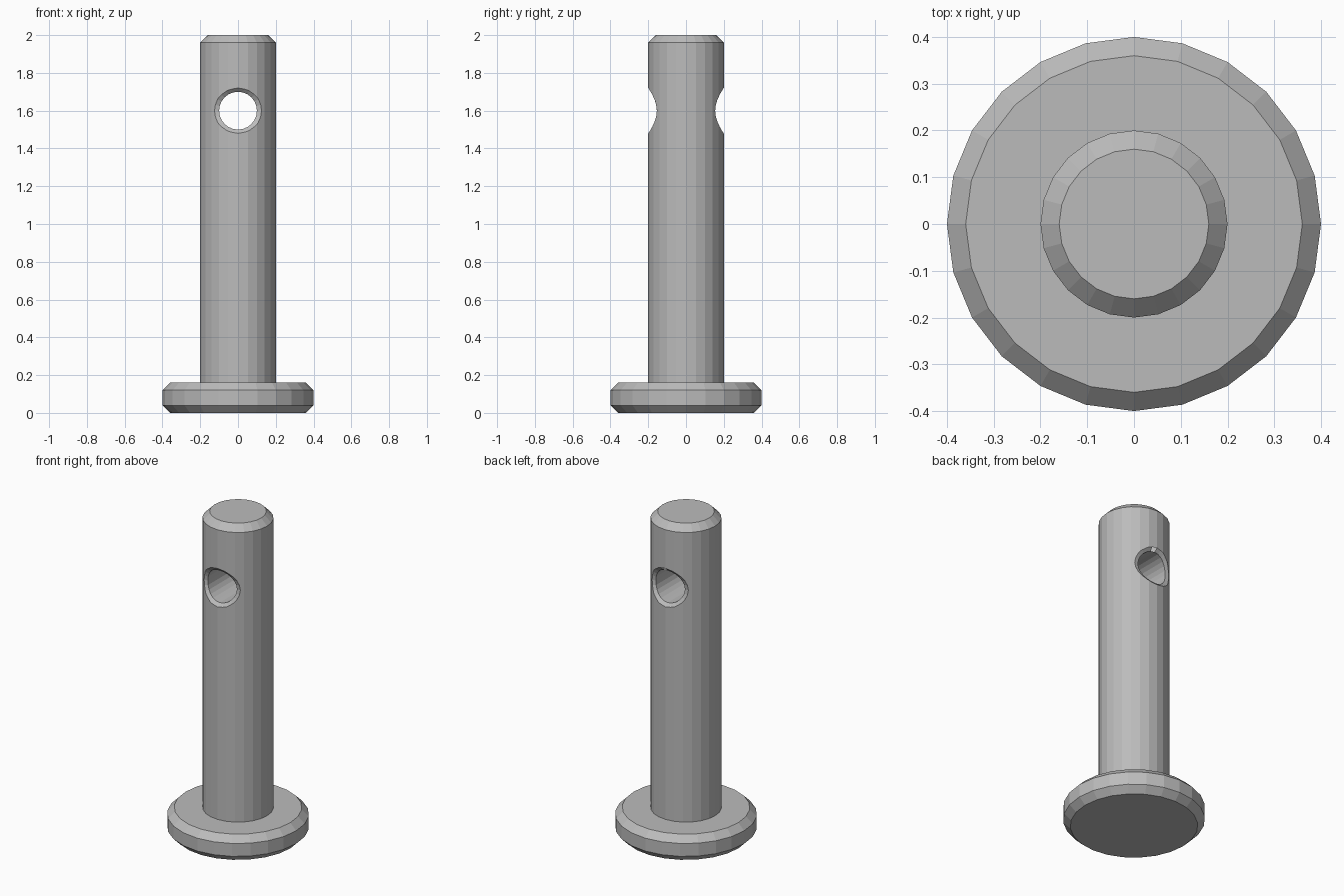
import bpy, bmesh
from math import cos, sin, sqrt, tau

old = bpy.data.objects.get("Cube")
if old:
    bpy.data.objects.remove(old, do_unlink=True)

SEGMENTS = 24
SHAFT_R, HEAD_R, CHAMFER = 0.2, 0.4, 0.04
HOLE_R, HOLE_Z = 0.1, 1.6

steel = bpy.data.materials.new("grey steel")
steel.use_nodes = True
colour = (0.5, 0.5, 0.5, 1)
steel.diffuse_color = colour
steel.node_tree.nodes["Principled BSDF"].inputs["Base Color"].default_value = colour


def loft(name, rings):
    """Skin a stack of equal rings and close both ends."""
    bm = bmesh.new()
    loops = [[bm.verts.new(p) for p in ring] for ring in rings]
    for a, b in zip(loops, loops[1:]):
        for i in range(len(a)):
            j = (i + 1) % len(a)
            bm.faces.new((a[i], a[j], b[j], b[i]))
    bm.faces.new(loops[0])
    bm.faces.new(loops[-1])
    bmesh.ops.recalc_face_normals(bm, faces=bm.faces)
    mesh = bpy.data.meshes.new(name)
    bm.to_mesh(mesh)
    bm.free()
    mesh.materials.append(steel)
    obj = bpy.data.objects.new(name, mesh)
    bpy.context.collection.objects.link(obj)
    return obj


def circle(r, z):
    angles = [tau * i / SEGMENTS for i in range(SEGMENTS)]
    return [(r * cos(a), r * sin(a), z) for a in angles]


def hole_ring(rx, rz, side, depth=None):
    """Ring round the hole; it follows the shaft surface unless depth is set."""
    ring = []
    for i in range(SEGMENTS):
        a = tau * i / SEGMENTS
        x = rx * cos(a)
        y = depth if depth else sqrt(SHAFT_R ** 2 - x * x) - (0.02 if rx == HOLE_R else 0)
        ring.append((x, side * y, HOLE_Z + rz * sin(a)))
    return ring


# Head and shaft as one chamfered turned profile
profile = [(HEAD_R - CHAMFER, 0), (HEAD_R, CHAMFER), (HEAD_R, 0.12),
           (HEAD_R - CHAMFER, 0.16), (SHAFT_R, 0.16),
           (SHAFT_R, 2 - CHAMFER), (SHAFT_R - CHAMFER, 2)]
pin = loft("clevis_pin", [circle(r, z) for r, z in profile])

# Cross hole with chamfered mouths on both sides
cutter = loft("cross_hole_cutter", [
    hole_ring(0.127, 0.12, -1, 0.3), hole_ring(0.127, 0.12, -1),
    hole_ring(HOLE_R, HOLE_R, -1), hole_ring(HOLE_R, HOLE_R, 1),
    hole_ring(0.127, 0.12, 1), hole_ring(0.127, 0.12, 1, 0.3)])
cutter.hide_render = True
cutter.hide_viewport = True
cut = pin.modifiers.new("cross_hole", 'BOOLEAN')
cut.operation = 'DIFFERENCE'
cut.solver = 'EXACT'
cut.object = cutter
